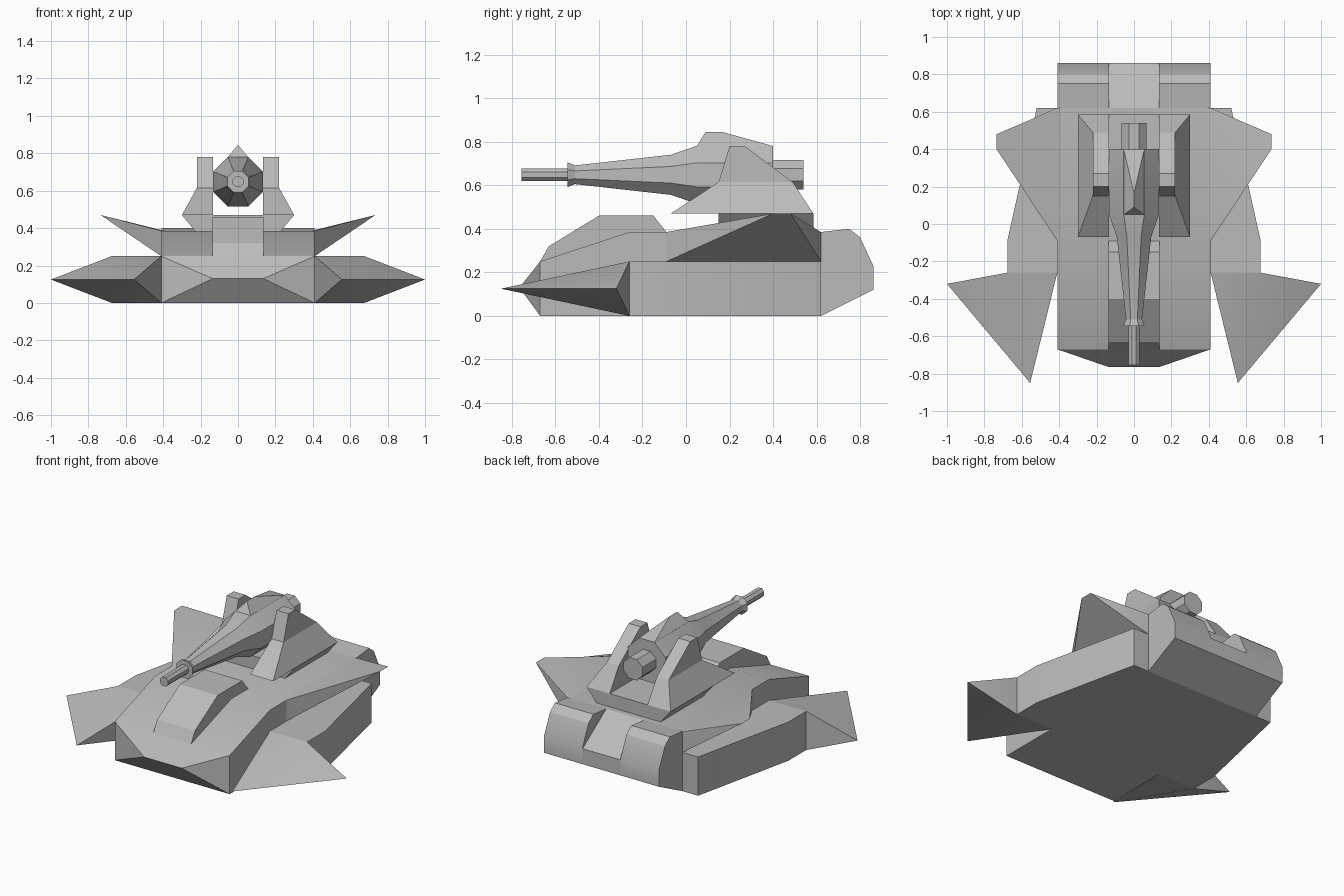
import bpy, bmesh
from math import sin, cos, pi, radians

old = bpy.data.objects.get("Cube")
if old:
    bpy.data.objects.remove(old)

GREY = (0.5, 0.5, 0.5, 1)
armour = bpy.data.materials.new("armour_grey")
armour.use_nodes = True
armour.diffuse_color = GREY
armour.node_tree.nodes["Principled BSDF"].inputs["Base Color"].default_value = GREY


def finish(name, bm, mirror=False):
    """Clean the mesh, keep hard creases and make the object."""
    bmesh.ops.dissolve_limit(bm, angle_limit=radians(1), verts=bm.verts[:], edges=bm.edges[:])
    bmesh.ops.recalc_face_normals(bm, faces=bm.faces[:])
    for f in bm.faces:
        f.smooth = True
    for e in bm.edges:
        e.smooth = len(e.link_faces) == 2 and e.calc_face_angle() < radians(25)
    mesh = bpy.data.meshes.new(name)
    bm.to_mesh(mesh)
    bm.free()
    mesh.materials.append(armour)
    obj = bpy.data.objects.new(name, mesh)
    bpy.context.collection.objects.link(obj)
    if mirror:
        mod = obj.modifiers.new("mirror", 'MIRROR')
        mod.use_mirror_merge = False
    return obj


def block(name, *clusters, mirror=False):
    """Convex faceted solids, one per cluster of points."""
    bm = bmesh.new()
    for points in clusters:
        verts = [bm.verts.new(p) for p in points]
        res = bmesh.ops.convex_hull(bm, input=verts)
        junk = {g for g in res["geom_interior"] + res["geom_unused"]
                if isinstance(g, bmesh.types.BMVert)}
        bmesh.ops.delete(bm, geom=list(junk), context='VERTS')
    return finish(name, bm, mirror)


def slab(profile, x0, x1):
    """Points of a side profile (y, z) stretched from x0 to x1."""
    return [(x, y, z) for x in (x0, x1) for y, z in profile]


def layer(x, y0, y1, z, inner):
    return [(a, y, z) for a in (inner, x) for y in (y0, y1)]


def turned(name, rings, height, sides=8):
    """Lofted barrel along y from (y, flat radius) rings."""
    bm = bmesh.new()
    loops = []
    for y, r in rings:
        r /= cos(pi / sides)
        angles = [(i + 0.5) * 2 * pi / sides for i in range(sides)]
        loops.append([bm.verts.new((r * cos(a), y, height + r * sin(a))) for a in angles])
    for a, b in zip(loops, loops[1:]):
        for i in range(sides):
            j = (i + 1) % sides
            bm.faces.new((a[i], a[j], b[j], b[i]))
    bm.faces.new(loops[0])
    bm.faces.new(loops[-1])
    return finish(name, bm)


# Main hull with pointed nose
W, N = 0.41, 0.135
side = [(-0.67, 0), (-0.67, 0.25), (-0.26, 0.385), (0.62, 0.385), (0.62, 0)]
block("hull", slab(side, -W, W) + slab([(-0.765, 0.13)], -N, N))

# Raised hatch on the front deck
block("front_hatch", slab([(-0.67, 0.25), (-0.63, 0.32), (-0.40, 0.46),
                           (-0.15, 0.46), (-0.09, 0.385)], -N, N))

# Rear engine housings with a sloping notch between them
block("engine_housing", slab([(0.62, 0), (0.62, 0.385), (0.75, 0.40), (0.80, 0.36),
                              (0.86, 0.23), (0.86, 0.12)], N, W), mirror=True)
block("engine_notch", slab([(0.62, 0), (0.62, 0.385), (0.86, 0.22), (0.86, 0.12)], -N, N))

# Side skirts and forward spikes
plan = [(W, -0.26), (0.675, -0.26), (0.675, -0.08), (0.52, 0.62), (W, 0.62)]
block("side_skirt", [(x, y, z) for x, y in plan for z in (0, 0.25)], mirror=True)
block("side_spike", [(x, y, z) for x, y in plan[:2] for z in (0, 0.25)]
      + [(1, -0.32, 0.125), (0.555, -0.85, 0.125)], mirror=True)

# Upswept deck fins
block("deck_fin", slab([(-0.09, 0.25), (-0.09, 0.385), (0.62, 0.25), (0.62, 0.385)], W, W - 0.02)
      + [(0.735, 0.40, 0.47), (0.735, 0.48, 0.47)], mirror=True)

# Turret base and the two gun supports
block("turret_base", layer(0.30, 0.15, 0.585, 0.47, -0.30) + layer(0.225, 0.15, 0.585, 0.38, -0.225))
waist = layer(0.22, 0.15, 0.49, 0.615, N)
block("gun_support", layer(0.30, -0.07, 0.585, 0.47, N) + waist,
      waist + layer(0.22, 0.20, 0.27, 0.78, N), mirror=True)

# Gun: barrel, collar, tapered body, breech knob and ridge
turned("gun", [(-0.755, 0.029), (-0.545, 0.029), (-0.545, 0.057), (-0.51, 0.043), (-0.07, 0.092),
               (0.05, 0.133), (0.40, 0.133), (0.40, 0.067), (0.54, 0.067)], 0.648)
block("gun_ridge", [(x, y, z) for x in (-0.055, 0.055) for y in (0.05, 0.40) for z in (0.75, 0.78)]
      + [(0, 0.09, 0.845), (0, 0.165, 0.845)])
